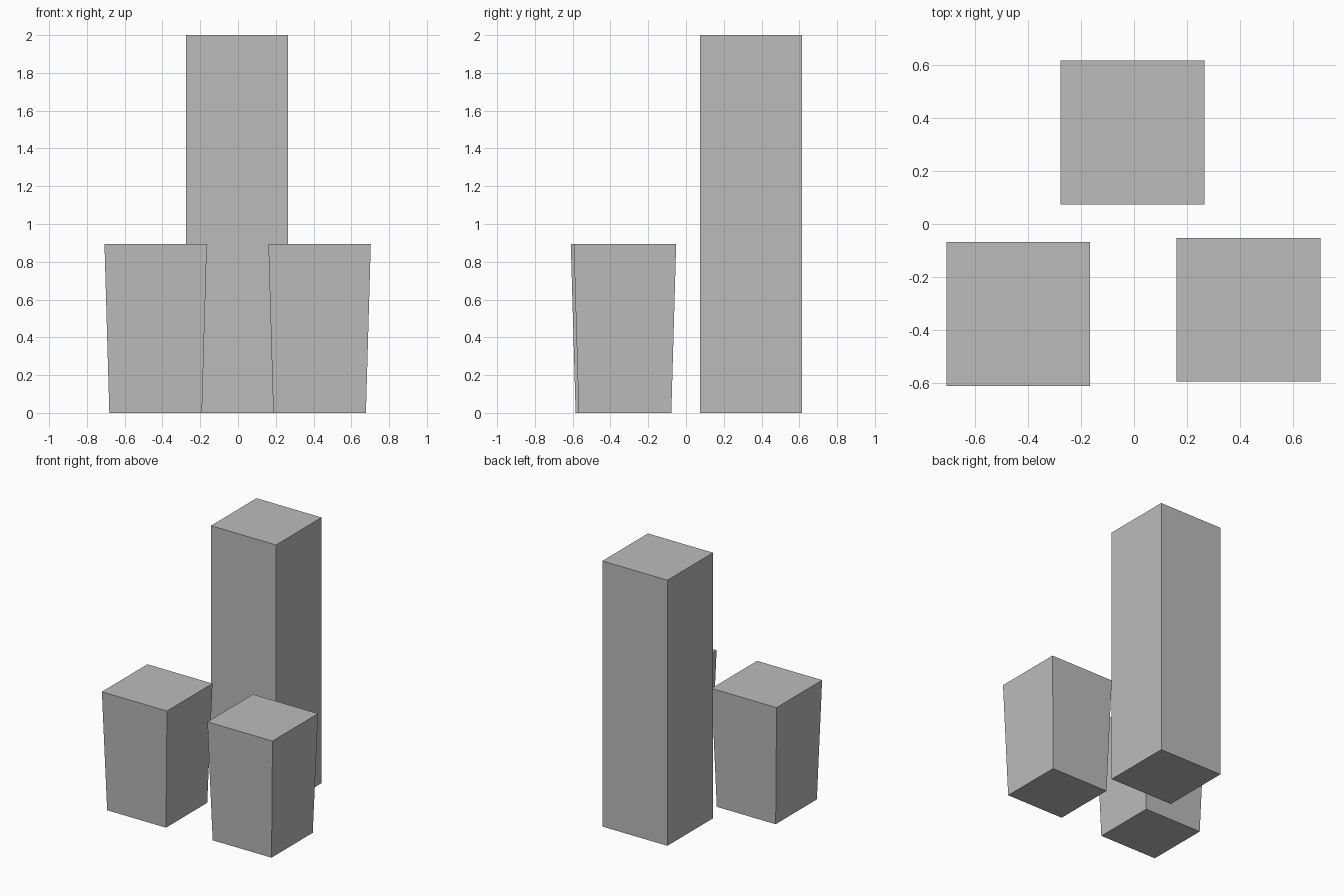
import bpy
import bmesh

cube = bpy.data.objects.get("Cube")
if cube:
    bpy.data.objects.remove(cube, do_unlink=True)

# Single plain grey
grey = bpy.data.materials.new("plain_grey")
grey.use_nodes = True
colour = (0.5, 0.5, 0.5, 1)
grey.diffuse_color = colour
grey.node_tree.nodes["Principled BSDF"].inputs["Base Color"].default_value = colour

WIDTH = 0.542


def block(name, x, y, height, base_scale=1.0):
    """Square block standing on the ground, its base scaled to give a taper."""
    bm = bmesh.new()
    bmesh.ops.create_cube(bm, size=1)
    for v in bm.verts:
        s = WIDTH * (base_scale if v.co.z < 0 else 1)
        v.co = (v.co.x * s, v.co.y * s, (v.co.z + 0.5) * height)
    mesh = bpy.data.meshes.new(name)
    bm.to_mesh(mesh)
    bm.free()
    mesh.materials.append(grey)
    obj = bpy.data.objects.new(name, mesh)
    obj.location = (x, y, 0)
    bpy.context.collection.objects.link(obj)


# Tall straight tower at the back, two short tapered blocks in front
block("tall_tower", -0.005, 0.344, 2.0)
block("right_block", -0.436, -0.339, 0.895, 0.905)
block("left_block", 0.432, -0.323, 0.895, 0.905)
